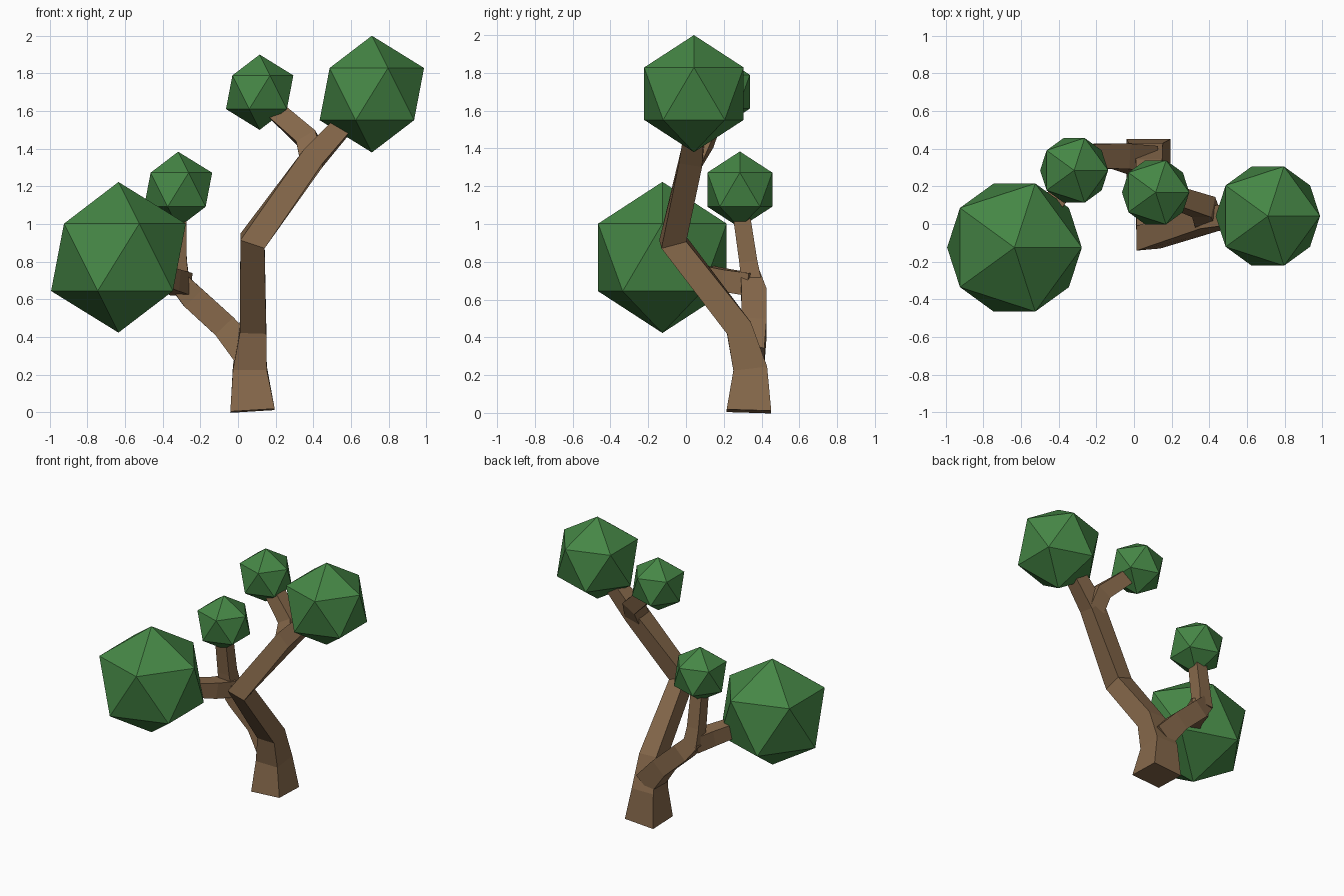
import bpy, bmesh
from mathutils import Vector

if "Cube" in bpy.data.objects:
    bpy.data.objects.remove(bpy.data.objects["Cube"])


def material(name, color):
    m = bpy.data.materials.new(name)
    m.diffuse_color = color
    m.use_nodes = True
    m.node_tree.nodes["Principled BSDF"].inputs["Base Color"].default_value = m.diffuse_color
    return m


bark = material("bark", (0.24, 0.14, 0.07, 1))
leaf = material("leaf", (0.06, 0.24, 0.06, 1))


def limb(name, ref, nodes):
    """Square-section limb through nodes (x, y, z, half width)."""
    ref = Vector(ref)
    pts = [Vector(n[:3]) for n in nodes]
    dirs = [(b - a).normalized() for a, b in zip(pts, pts[1:])]
    bm = bmesh.new()
    rings = []
    for i, p in enumerate(pts):
        t = (dirs[max(i - 1, 0)] + dirs[min(i, len(dirs) - 1)]).normalized()
        u = (ref - t * t.dot(ref)).normalized()
        v = t.cross(u)
        r = nodes[i][3]
        rings.append([bm.verts.new(p + (u * a + v * b) * r)
                      for a, b in ((1, 1), (-1, 1), (-1, -1), (1, -1))])
    for lo, hi in zip(rings, rings[1:]):
        for k in range(4):
            j = (k + 1) % 4
            bm.faces.new((lo[k], lo[j], hi[j], hi[k]))
    bm.faces.new(rings[0][::-1])
    bm.faces.new(rings[-1])
    bmesh.ops.recalc_face_normals(bm, faces=bm.faces)
    me = bpy.data.meshes.new(name)
    bm.to_mesh(me)
    bm.free()
    me.materials.append(bark)
    ob = bpy.data.objects.new(name, me)
    bpy.context.collection.objects.link(ob)


# Trunk, running up into the tall right-hand bough
limb("trunk", (1, 0, 0), [
    (0.077, 0.333, 0.008, 0.118), (0.063, 0.34, 0.235, 0.09),
    (0.08, 0.28, 0.45, 0.07), (0.077, -0.07, 0.91, 0.068),
    (0.40, 0.03, 1.35, 0.062), (0.60, 0.05, 1.57, 0.05)])

# Small fork at the top of the tall bough
limb("upper_fork", (0, 1, 0), [
    (0.39, 0.03, 1.34, 0.06), (0.37, 0.09, 1.45, 0.058),
    (0.17, 0.16, 1.63, 0.05)])

# Low left-hand bough
limb("low_bough", (0, 1, 0), [
    (0.06, 0.335, 0.30, 0.08), (-0.07, 0.36, 0.455, 0.067),
    (-0.24, 0.36, 0.61, 0.066), (-0.33, 0.34, 0.71, 0.052)])

# Upright shoot and forward shoot at the end of the low bough
limb("upright_shoot", (1, 0, 0), [
    (-0.31, 0.35, 0.67, 0.055), (-0.32, 0.33, 0.80, 0.048),
    (-0.32, 0.29, 1.07, 0.045)])
limb("forward_shoot", (0, 0, 1), [
    (-0.30, 0.35, 0.68, 0.06), (-0.36, 0.22, 0.70, 0.058),
    (-0.50, 0.0, 0.75, 0.05)])

# Faceted leaf clumps
for name, loc, r in [
        ("large_left_foliage", (-0.635, -0.125, 0.823), 0.40),
        ("large_right_foliage", (0.711, 0.042, 1.69), 0.31),
        ("small_upper_foliage", (0.115, 0.168, 1.70), 0.20),
        ("small_left_foliage", (-0.318, 0.285, 1.182), 0.202)]:
    bpy.ops.mesh.primitive_ico_sphere_add(subdivisions=1, radius=r, location=loc)
    ob = bpy.context.object
    ob.name = name
    ob.data.materials.append(leaf)
